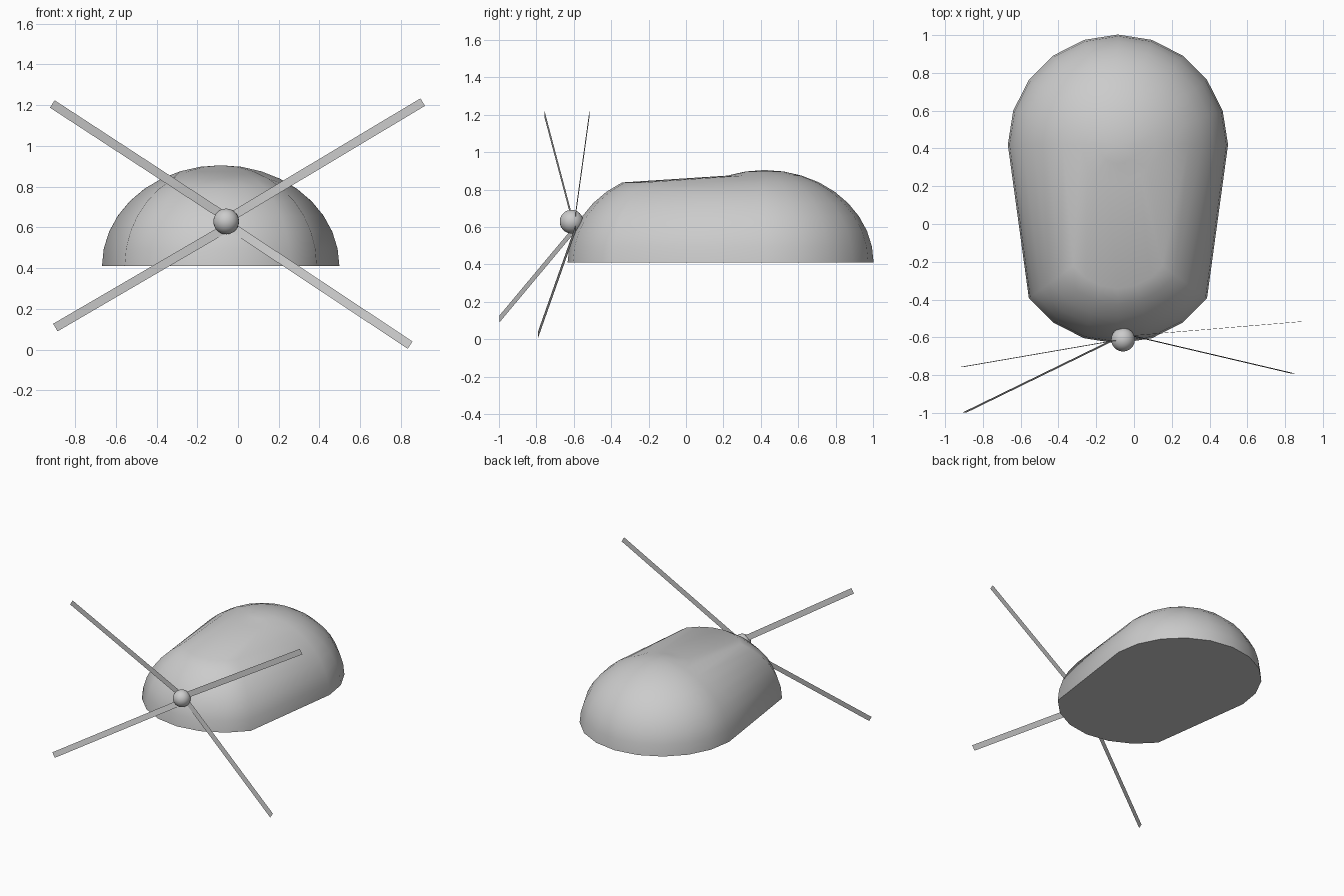
import bpy, bmesh, math
from mathutils import Vector

if "Cube" in bpy.data.objects:
    bpy.data.objects.remove(bpy.data.objects["Cube"])


def finish(name, bm, smooth=None):
    bmesh.ops.recalc_face_normals(bm, faces=bm.faces)
    me = bpy.data.meshes.new(name)
    bm.to_mesh(me)
    bm.free()
    ob = bpy.data.objects.new(name, me)
    bpy.context.collection.objects.link(ob)
    if smooth:
        bpy.ops.object.select_all(action='DESELECT')
        ob.select_set(True)
        bpy.context.view_layer.objects.active = ob
        bpy.ops.object.shade_smooth_by_angle(angle=math.radians(smooth))
    return ob


# Shell: a 20-sided dome whose front part is pulled forward, flat underneath
CX, BASE, RAD, HEIGHT = -0.085, 0.41, 0.583, 0.495
BACK_Y, FRONT_Y = 0.42, -0.05
angles = [18 * i for i in range(11)] + [216 + 18 * i for i in range(7)]
bm = bmesh.new()
pole = bm.verts.new((CX, BACK_Y, BASE + HEIGHT))
rings = []
for polar in range(10, 91, 10):
    p = math.radians(polar)
    ring = []
    for a in angles:
        cy = FRONT_Y if a > 180 and polar >= 30 else BACK_Y
        t = math.radians(a)
        r = RAD * math.sin(p)
        ring.append(bm.verts.new((CX + r * math.cos(t), cy + r * math.sin(t),
                                  BASE + HEIGHT * math.cos(p))))
    rings.append(ring)
n = len(angles)
for i in range(n):
    j = (i + 1) % n
    bm.faces.new((pole, rings[0][i], rings[0][j]))
    for up, low in zip(rings, rings[1:]):
        bm.faces.new((up[i], low[i], low[j], up[j]))
bm.faces.new(rings[-1])
finish("shell", bm, 40)

# Hub ball on the nose
bm = bmesh.new()
bmesh.ops.create_uvsphere(bm, u_segments=24, v_segments=16, radius=0.063)
bmesh.ops.translate(bm, verts=bm.verts, vec=(-0.058, -0.612, 0.629))
finish("hub", bm, 40)


# Flat thin strips radiating from the hub
def strip(name, root, tip, width=0.043):
    root, tip = Vector(root), Vector(tip)
    d = tip - root
    side = Vector((-d.z, 0, d.x)).normalized() * width / 2
    bm = bmesh.new()
    bm.faces.new([bm.verts.new(v) for v in
                  (root - side, tip - side, tip + side, root + side)])
    finish(name, bm)


strip("upper_left_strip", (-0.06, -0.61, 0.65), (-0.912, -0.757, 1.206))
strip("upper_right_strip", (-0.06, -0.595, 0.636), (0.907, -0.515, 1.215))
strip("lower_left_strip", (-0.06, -0.59, 0.596), (-0.897, -0.998, 0.108))
strip("lower_right_strip", (-0.06, -0.58, 0.622), (0.845, -0.792, 0.022))
